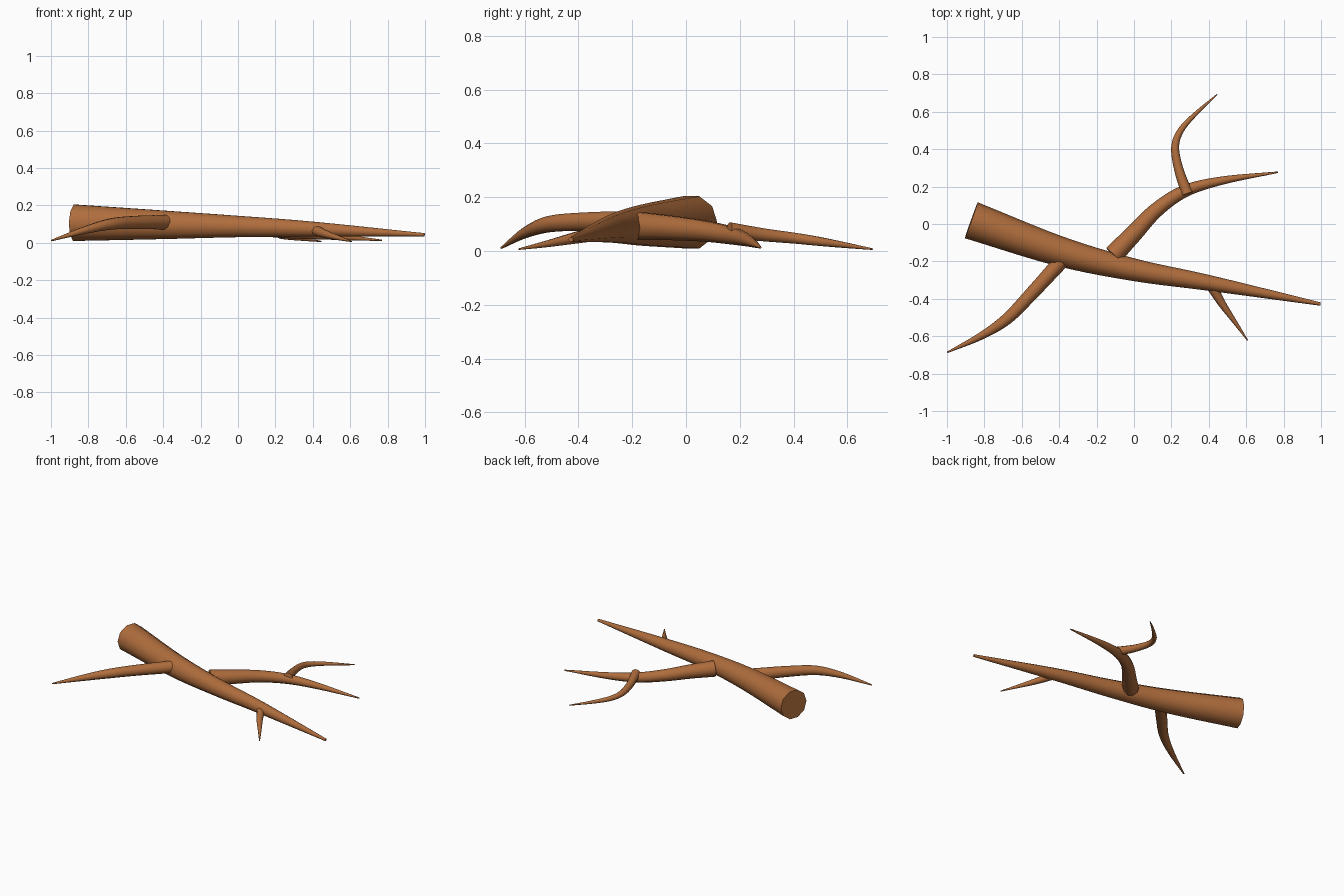
import bpy, bmesh, math
from mathutils import Vector

if "Cube" in bpy.data.objects:
    bpy.data.objects.remove(bpy.data.objects["Cube"])

SIDES = 10
STEPS = 5

bark = bpy.data.materials.new("brown bark")
bark.diffuse_color = (0.43, 0.153, 0.046, 1)
bark.use_nodes = True
bark.node_tree.nodes["Principled BSDF"].inputs["Base Color"].default_value = bark.diffuse_color


def spline(pts):
    """Smooth path through (x, y, z, radius) points."""
    p = [Vector(q) for q in pts]
    p = [2 * p[0] - p[1]] + p + [2 * p[-1] - p[-2]]
    out = []
    for i in range(1, len(p) - 2):
        a, b, c, d = p[i - 1:i + 3]
        for k in range(STEPS):
            t = k / STEPS
            out.append(0.5 * (2 * b + (c - a) * t + (2 * a - 5 * b + 4 * c - d) * t * t
                              + (3 * b - a - 3 * c + d) * t ** 3))
    return out + [p[-2]]


def limb(name, pts):
    """Tapered ten-sided tube with closed ends."""
    path = spline(pts)
    bm = bmesh.new()
    rings = []
    for i, q in enumerate(path):
        tangent = (path[min(i + 1, len(path) - 1)] - path[max(i - 1, 0)]).to_3d().normalized()
        side = Vector((0, 0, 1)).cross(tangent).normalized()
        up = tangent.cross(side)
        rings.append([bm.verts.new(q.to_3d() + q.w * (side * math.cos(a) + up * math.sin(a)))
                      for a in (math.tau * k / SIDES for k in range(SIDES))])
    for r, s in zip(rings, rings[1:]):
        for k in range(SIDES):
            n = (k + 1) % SIDES
            bm.faces.new((r[k], r[n], s[n], s[k]))
    bm.faces.new(rings[0][::-1])
    bm.faces.new(rings[-1])
    bmesh.ops.recalc_face_normals(bm, faces=bm.faces)
    mesh = bpy.data.meshes.new(name)
    bm.to_mesh(mesh)
    bm.free()
    mesh.materials.append(bark)
    obj = bpy.data.objects.new(name, mesh)
    bpy.context.collection.objects.link(obj)
    bpy.ops.object.select_all(action='DESELECT')
    obj.select_set(True)
    bpy.context.view_layer.objects.active = obj
    bpy.ops.object.shade_smooth_by_angle(angle=math.radians(50))


# Main stem
limb("main_stem", [(-0.87, 0.02, 0.107, 0.102), (-0.4, -0.145, 0.096, 0.08),
                   (0, -0.245, 0.087, 0.06), (0.4, -0.315, 0.073, 0.042),
                   (0.997, -0.428, 0.043, 0.009)])

# Left branch
limb("left_branch", [(-0.39, -0.2, 0.11, 0.041), (-0.55, -0.375, 0.109, 0.036),
                     (-0.68, -0.508, 0.1, 0.031), (-0.82, -0.6, 0.067, 0.02),
                     (-0.998, -0.686, 0.012, 0.004)])

# Rear branch and its fork
limb("rear_branch", [(-0.11, -0.165, 0.092, 0.054), (0.0, -0.05, 0.085, 0.047),
                     (0.12, 0.075, 0.073, 0.04), (0.27, 0.175, 0.056, 0.033),
                     (0.47, 0.232, 0.038, 0.022), (0.77, 0.277, 0.013, 0.004)])
limb("rear_fork", [(0.285, 0.16, 0.077, 0.031), (0.24, 0.29, 0.06, 0.025),
                   (0.22, 0.41, 0.047, 0.021), (0.25, 0.5, 0.035, 0.017),
                   (0.33, 0.59, 0.022, 0.011), (0.445, 0.693, 0.007, 0.003)])

# Small front twig
limb("front_twig", [(0.42, -0.34, 0.064, 0.028), (0.47, -0.425, 0.046, 0.021),
                    (0.54, -0.525, 0.025, 0.012), (0.607, -0.622, 0.007, 0.003)])
